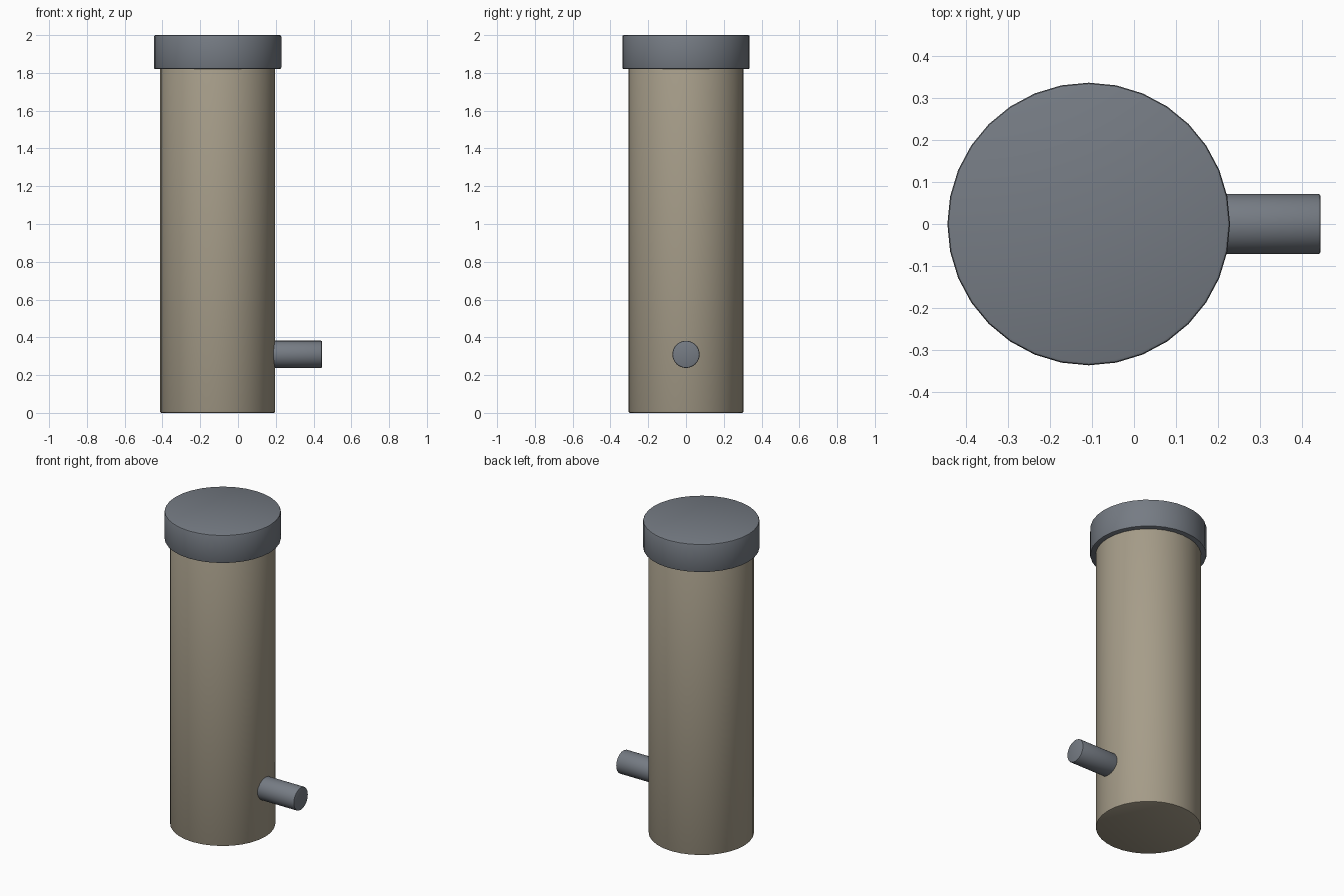
import bpy
import math

default = bpy.data.objects.get("Cube")
if default:
    bpy.data.objects.remove(default, do_unlink=True)


def make_material(name, rgb):
    mat = bpy.data.materials.new(name)
    mat.use_nodes = True
    colour = (*rgb, 1.0)
    mat.diffuse_color = colour
    mat.node_tree.nodes["Principled BSDF"].inputs["Base Color"].default_value = colour
    return mat


def make_cylinder(name, radius, length, centre, mat, bevel, rotation=(0, 0, 0)):
    bpy.ops.mesh.primitive_cylinder_add(
        vertices=32, radius=radius, depth=length, location=centre, rotation=rotation)
    obj = bpy.context.object
    obj.name = name
    obj.data.materials.append(mat)
    # Softened rims
    mod = obj.modifiers.new("rim_bevel", "BEVEL")
    mod.width = bevel
    mod.segments = 2
    mod.limit_method = "ANGLE"
    mod.angle_limit = math.radians(40)
    bpy.ops.object.modifier_apply(modifier=mod.name)
    bpy.ops.object.shade_smooth_by_angle(angle=math.radians(35))
    return obj


beige = make_material("warm beige", (0.38, 0.335, 0.25))
grey = make_material("slate grey", (0.18, 0.2, 0.23))

AXIS_X = -0.108
CAP_BASE = 1.82
PIPE_START, PIPE_END = 0.12, 0.445

# Tall tank body, running slightly up into the cap
body_top = CAP_BASE + 0.02
make_cylinder("tank_body", 0.305, body_top, (AXIS_X, 0, body_top / 2), beige, 0.008)

# Wider lid
make_cylinder("lid", 0.337, 2 - CAP_BASE, (AXIS_X, 0, (2 + CAP_BASE) / 2), grey, 0.008)

# Outlet pipe low on the left side
make_cylinder("outlet_pipe", 0.072, PIPE_END - PIPE_START,
              ((PIPE_START + PIPE_END) / 2, 0, 0.31), grey, 0.006,
              (0, math.pi / 2, 0))
